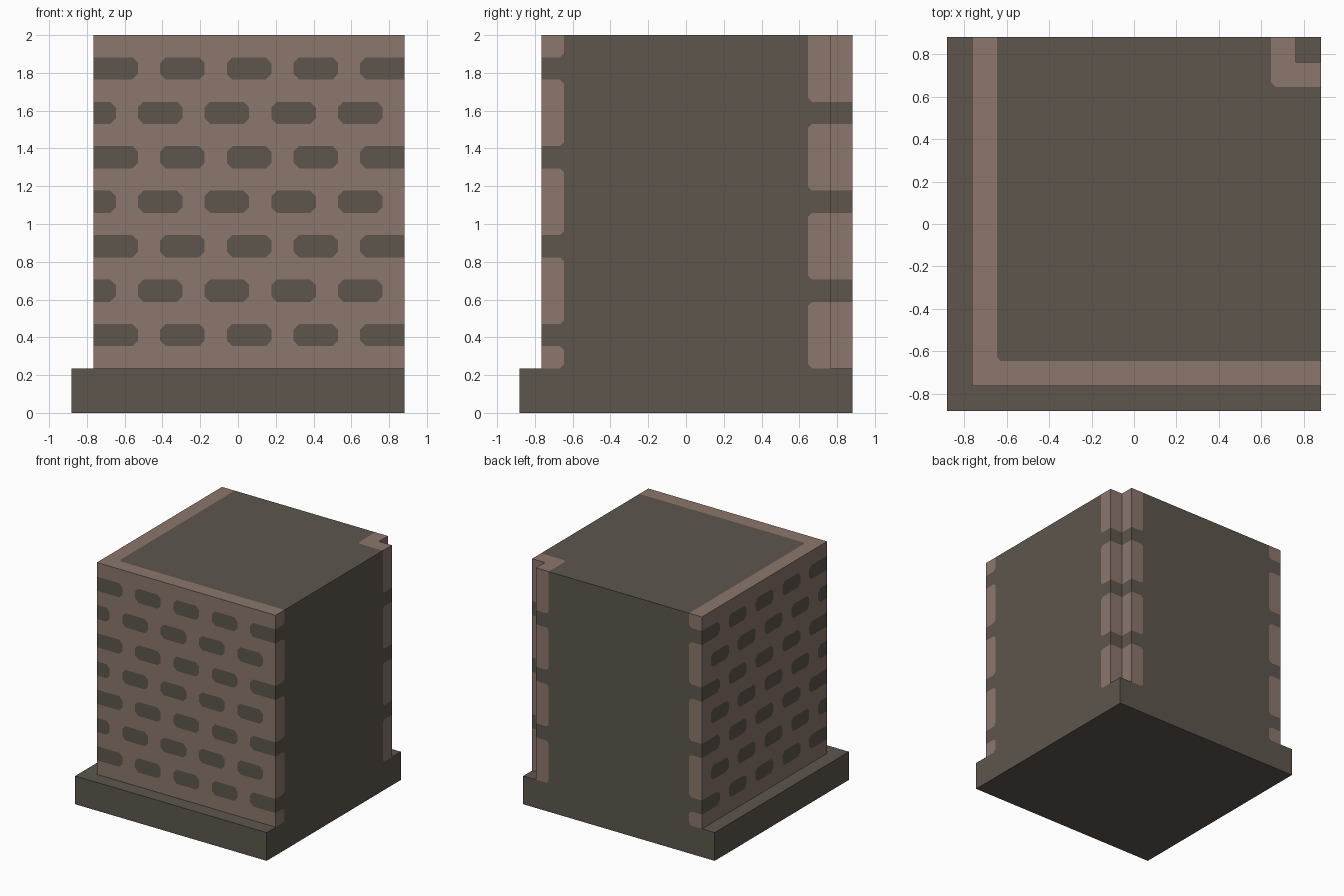
import bpy, bmesh
from mathutils import Vector

if "Cube" in bpy.data.objects:
    bpy.data.objects.remove(bpy.data.objects["Cube"])

U = 2 / 17            # one block unit; the model is 15 x 15 x 17 units
LIGHT, DARK = 0, 1
BRICK_C, STRIP_C = 0.25, 0.17   # corner cuts


def material(name, rgb):
    m = bpy.data.materials.new(name)
    m.diffuse_color = (*rgb, 1)
    m.use_nodes = True
    m.node_tree.nodes["Principled BSDF"].inputs["Base Color"].default_value = m.diffuse_color
    return m


mats = [material("light_mortar", (0.258, 0.184, 0.150)),
        material("dark_stone", (0.109, 0.093, 0.074))]


def add_object(name, bm):
    me = bpy.data.meshes.new(name)
    bm.to_mesh(me)
    bm.free()
    for m in mats:
        me.materials.append(m)
    ob = bpy.data.objects.new(name, me)
    bpy.context.collection.objects.link(ob)
    return ob


# base slab
bm = bmesh.new()
bmesh.ops.create_cube(bm, size=1)
for v in bm.verts:
    v.co = Vector((v.co.x * 15, v.co.y * 15, (v.co.z + 0.5) * 2)) * U
for f in bm.faces:
    f.material_index = DARK
add_object("base_slab", bm)

# wall block: outer surface tiled with coloured faces
bm = bmesh.new()


def face(pts, normal, mat):
    clean = []
    for p in pts:
        p = Vector(p) * U
        if not clean or (p - clean[-1]).length > 1e-5:
            clean.append(p)
    if (clean[0] - clean[-1]).length < 1e-5:
        clean.pop()
    f = bm.faces.new([bm.verts.new(p) for p in clean])
    f.normal_update()
    if f.normal.dot(Vector(normal)) < 0:
        f.normal_flip()
    f.material_index = mat


def both(pts, normal, mat):
    """Add a face and its copy mirrored across the x = y diagonal."""
    face(pts, normal, mat)
    face([(y, x, z) for x, y, z in pts], (normal[1], normal[0], normal[2]), mat)


def front(pts, mat):
    both([(a, -6.5, z) for a, z in pts], (0, -1, 0), mat)


def side(pts, mat, x=7.5):
    both([(x, a, z) for a, z in pts], (1, 0, 0), mat)


def rect(a, b, z0, z1):
    return [(a, z0), (b, z0), (b, z1), (a, z1)]


def cut_rect(a, b, z0, z1, ca, cb):
    """Rectangle with cut corners; negative cuts flare outward (mortar)."""
    return [(a + ca, z0), (b - cb, z0), (b, z0 + abs(cb)), (b, z1 - abs(cb)),
            (b - cb, z1), (a + ca, z1), (a, z1 - abs(ca)), (a, z0 + abs(ca))]


# brick courses on the front and left walls
for k in range(2, 17, 2):
    front(rect(-6.5, 7.5, k, k + 1), LIGHT)
for k in range(3, 17, 2):
    shift = 0 if k % 4 == 3 else -1
    for i in range(5):
        a = max(-6.5, -6.5 + 3 * i + shift)
        b = -4.5 + 3 * i + shift
        ca = 0 if a == -6.5 else BRICK_C
        cb = 0 if b == 7.5 else BRICK_C
        front(cut_rect(a, b, k, k + 1, ca, cb), DARK)
        if b < 7.5:
            n = min(b + 1, 7.5)
            front(cut_rect(b, n, k, k + 1, -BRICK_C, 0 if n == 7.5 else -BRICK_C), LIGHT)


def edge_column(outer, inner, gaps, cut, x):
    """Light blocks split by dark gaps along a vertical edge."""
    c = cut if outer > inner else -cut
    lows, highs = [2] + [g + 1 for g in gaps], gaps + [17]
    for g in gaps:
        side(rect(outer, inner, g, g + 1), DARK, x)
    for lo, hi in zip(lows, highs):
        t = 0 if hi == 17 else 1
        side([(outer, lo), (inner + c, lo), (inner, lo + cut), (inner, hi - cut * t),
              (inner + c * t, hi), (outer, hi)], LIGHT, x)
        if cut:
            side([(inner + c, lo), (inner, lo), (inner, lo + cut)], DARK, x)
            if t:
                side([(inner + c, hi), (inner, hi), (inner, hi - cut)], DARK, x)


# right and back sides, then the notch in the back right corner
side(rect(-5.5, 5.5, 2, 17), DARK)
edge_column(-6.5, -5.5, [3, 7, 11, 15], STRIP_C, 7.5)
edge_column(6.5, 5.5, [5, 9, 13], STRIP_C, 7.5)
edge_column(7.5, 6.5, [5, 9, 13], 0, 6.5)

# top: light rims round a dark centre
C = STRIP_C
rim = [(-6.5, -6.5), (7.5, -6.5), (7.5, -5.5), (-5.5 + C, -5.5),
       (-5.5, -5.5 + C), (-5.5, 7.5), (-6.5, 7.5)]
centre = [(-5.5 + C, -5.5), (7.5, -5.5), (7.5, 5.5), (5.5 + C, 5.5),
          (5.5, 5.5 + C), (5.5, 7.5), (-5.5, 7.5), (-5.5, -5.5 + C)]
corner = [(5.5 + C, 5.5), (7.5, 5.5), (7.5, 6.5), (6.5, 6.5),
          (6.5, 7.5), (5.5, 7.5), (5.5, 5.5 + C)]
for pts, mat in ((rim, LIGHT), (centre, DARK), (corner, LIGHT)):
    face([(x, y, 17) for x, y in pts], (0, 0, 1), mat)

bmesh.ops.remove_doubles(bm, verts=bm.verts, dist=1e-4)
add_object("brick_wall_block", bm)
